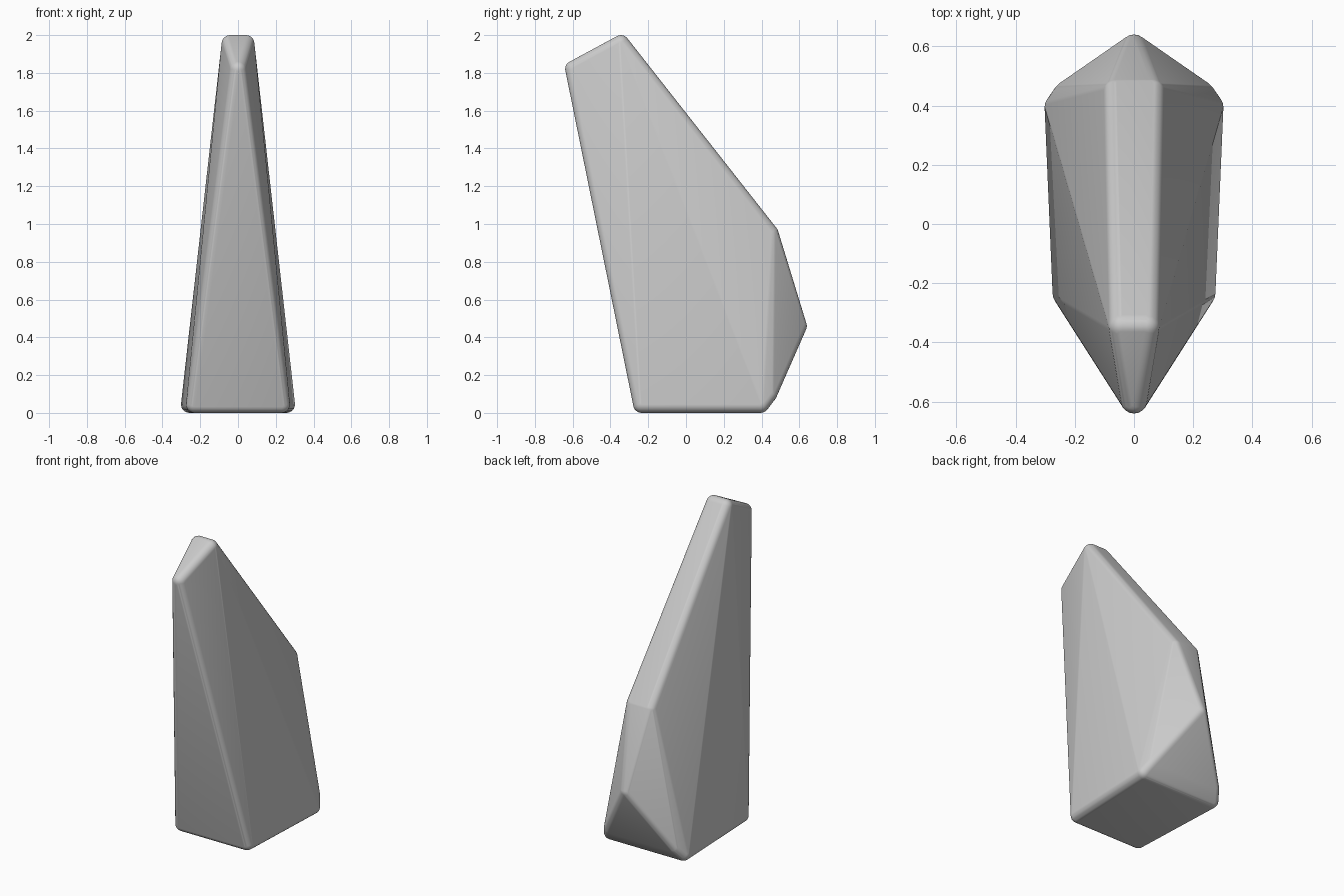
import bpy, bmesh
from mathutils import Matrix

if "Cube" in bpy.data.objects:
    bpy.data.objects.remove(bpy.data.objects["Cube"])

R = 0.045  # edge rounding radius

# Corner centres (half width, y, z) of the tapered body
corners = [
    (0.23, -0.235, 0.045),   # base front
    (0.257, 0.395, 0.045),   # base back
    (0.228, 0.437, 0.10),    # base back chamfer
    (0.0, -0.595, 1.82),     # front tip
    (0.042, -0.345, 1.955),  # top
    (0.06, 0.445, 0.95),     # spine bend
    (0.0, 0.595, 0.46),      # tail point
]

# Small spheres at each mirrored corner, wrapped in one rounded convex skin
bm = bmesh.new()
for x, y, z in corners:
    for sx in {x, -x}:
        bmesh.ops.create_icosphere(bm, subdivisions=3, radius=R,
                                   matrix=Matrix.Translation((sx, y, z)))
res = bmesh.ops.convex_hull(bm, input=bm.verts[:])
keep = {f for f in res["geom"] if isinstance(f, bmesh.types.BMFace)}
bmesh.ops.delete(bm, geom=[f for f in bm.faces if f not in keep], context='FACES')
loose = [v for v in bm.verts if not v.link_faces]
bmesh.ops.delete(bm, geom=loose, context='VERTS')
bmesh.ops.recalc_face_normals(bm, faces=bm.faces[:])

mesh = bpy.data.meshes.new("tapered_block")
bm.to_mesh(mesh)
bm.free()
block = bpy.data.objects.new("tapered_block", mesh)
bpy.context.collection.objects.link(block)

# Smooth rounded edges
bpy.context.view_layer.objects.active = block
block.select_set(True)
bpy.ops.object.shade_smooth_by_angle(angle=0.6)
